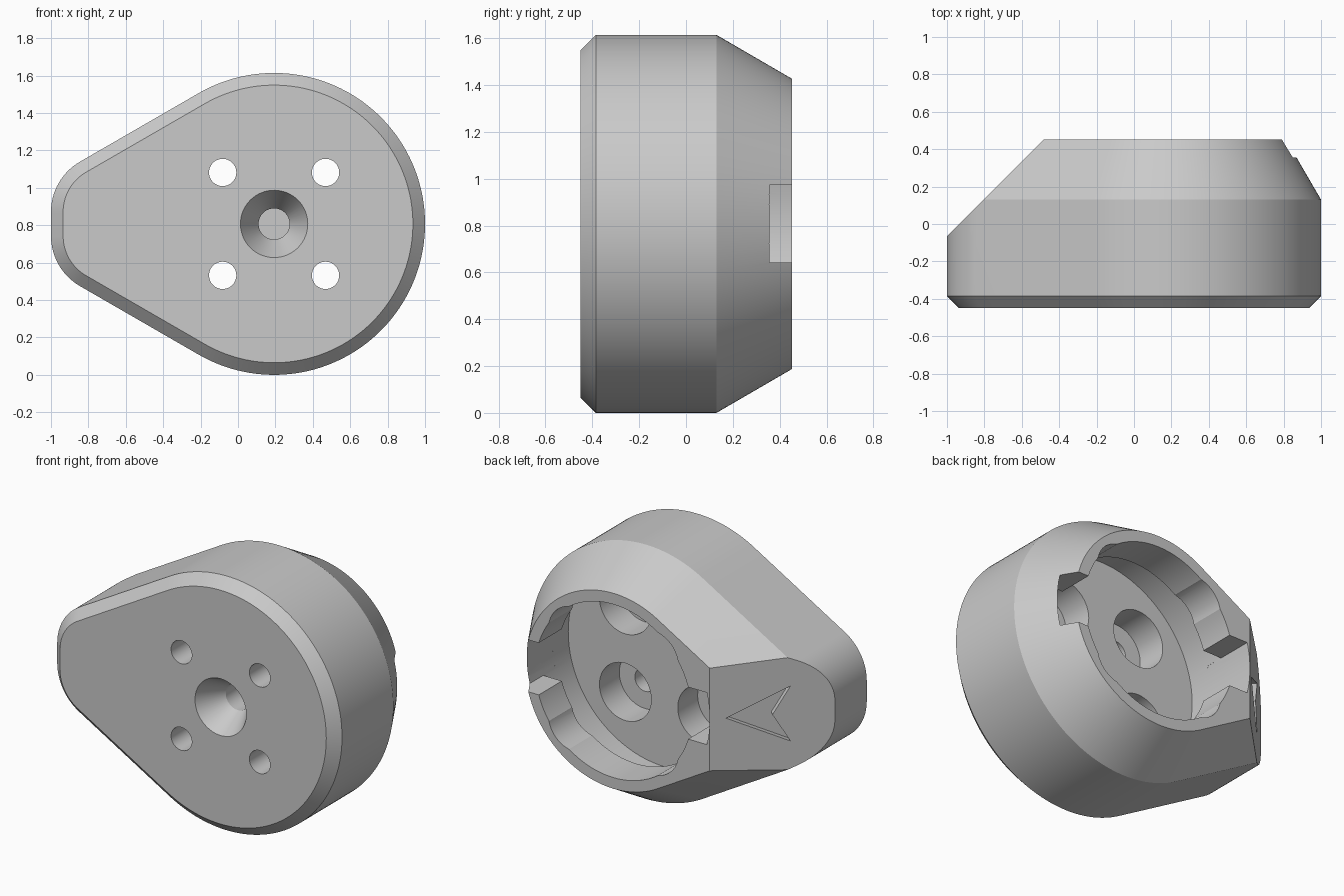
import bpy, bmesh, math
from mathutils import Vector

cube = bpy.data.objects.get("Cube")
if cube:
    bpy.data.objects.remove(cube, do_unlink=True)

CX, CZ, R = 0.193, 0.807, 0.807      # main round centre and radius
BACK, FRONT = 0.452, -0.45
FLOOR, LIP = -0.06, 0.22             # pocket floor and underside of its lip
CAVITY = 0.676

grey = bpy.data.materials.new("light grey")
grey.use_nodes = True
grey.diffuse_color = (0.59, 0.59, 0.59, 1)
bsdf = next(n for n in grey.node_tree.nodes if n.type == 'BSDF_PRINCIPLED')
bsdf.inputs["Base Color"].default_value = (0.59, 0.59, 0.59, 1)
bsdf.inputs["Roughness"].default_value = 0.6


def loft(rings):
    """Closed bmesh skinned through rings of equal point count."""
    bm = bmesh.new()
    loops = [[bm.verts.new(p) for p in ring] for ring in rings]
    n = len(loops[0])
    for a, b in zip(loops, loops[1:]):
        for i in range(n):
            j = (i + 1) % n
            bm.faces.new((a[i], a[j], b[j], b[i]))
    bm.faces.new(loops[0])
    bm.faces.new(loops[-1][::-1])
    bmesh.ops.recalc_face_normals(bm, faces=bm.faces)
    return bm


def to_object(bm, name):
    mesh = bpy.data.meshes.new(name)
    bm.to_mesh(mesh)
    bm.free()
    mesh.materials.append(grey)
    obj = bpy.data.objects.new(name, mesh)
    bpy.context.collection.objects.link(obj)
    return obj


def arc(x, z, r, start, end, steps):
    angles = [math.radians(start + (end - start) * i / steps) for i in range(steps + 1)]
    return [(x + r * math.cos(a), z + r * math.sin(a)) for a in angles]


def outline(y, inset):
    """Teardrop outline shrunk by an inset, at depth y."""
    fillet = 0.31
    nose_x = -1 + fillet
    # the fillet centre lies so that its arc meets the straight flank
    tx, tz = CX - R / 2, R * math.cos(math.pi / 6)
    flank = tz + (nose_x - tx) * math.tan(math.pi / 6)
    dz = flank - fillet / math.cos(math.pi / 6)
    pts = arc(CX, CZ, R - inset, -120, 120, 120)
    pts += arc(nose_x, CZ + dz, fillet - inset, 120, 180, 16)
    pts += arc(nose_x, CZ - dz, fillet - inset, 180, 240, 16)
    return [(x, y, z) for x, z in pts]


def turned(x, z, profile, name, steps=64):
    """Round cutter along y from (y, radius) pairs."""
    rings = []
    for y, r in profile:
        rings.append([(px, y, pz) for px, pz in arc(x, z, r, 0, 360, steps)[:-1]])
    return to_object(loft(rings), name)


# Body: chamfered front, straight wall, tapered back
bm = loft([outline(FRONT, 0.065), outline(-0.385, 0),
           outline(0.13, 0), outline(BACK, 0.187)])
# Slanted nose
slant = Vector((-1, 1, 0)).normalized()
cut = bmesh.ops.bisect_plane(bm, geom=bm.verts[:] + bm.edges[:] + bm.faces[:],
                             plane_co=(-1, -0.065, 0), plane_no=slant, clear_outer=True)
rim = [e for e in cut["geom_cut"] if isinstance(e, bmesh.types.BMEdge)]
bmesh.ops.edgeloop_fill(bm, edges=rim)
bmesh.ops.recalc_face_normals(bm, faces=bm.faces)
body = to_object(bm, "mount_body")

# Deep round pocket in the back, undercut below a lip
cutters = [turned(CX, CZ, [(FLOOR, CAVITY), (LIP, CAVITY), (LIP + 0.0005, 0.55), (0.6, 0.55)],
                  "pocket_cutter", 96)]

# Two opposite entry notches through the lip
half = math.degrees(math.asin(0.165 / CAVITY))
notch = arc(CX, CZ, CAVITY, -half, half, 8) + arc(CX, CZ, CAVITY, 180 - half, 180 + half, 8)
cutters.append(to_object(loft([[(x, y, z) for x, z in notch] for y in (0.1, 0.6)]),
                         "notch_cutter"))

# Four through holes, counterbored from the back
for sx in (-1, 1):
    for sz in (-1, 1):
        cutters.append(turned(CX + sx * 0.275, CZ + sz * 0.275,
                              [(-0.6, 0.073), (-0.26, 0.073), (-0.2595, 0.182), (0.6, 0.182)],
                              "screw_hole_cutter", 48))

# Blind central countersink in the front
cutters.append(turned(CX, CZ, [(-0.47, 0.19), (FRONT, 0.18), (-0.28, 0.083), (-0.1, 0.083)],
                      "countersink_cutter"))

# Engraved arrowhead on the slanted nose
arrow = [(-0.551, 0), (-0.817, 0.175), (-0.742, 0), (-0.817, -0.175)]
cutters.append(to_object(loft([[Vector((x, x + 0.935, CZ + z)) + slant * d for x, z in arrow]
                               for d in (-0.04, 0.1)]), "arrow_cutter"))

bpy.ops.object.select_all(action='DESELECT')
body.select_set(True)
bpy.context.view_layer.objects.active = body
for cutter in cutters:
    cutter.hide_render = True
    mod = body.modifiers.new(cutter.name, 'BOOLEAN')
    mod.operation = 'DIFFERENCE'
    mod.solver = 'EXACT'
    mod.object = cutter
    bpy.ops.object.modifier_apply(modifier=mod.name)
    bpy.data.objects.remove(cutter, do_unlink=True)

bpy.ops.object.shade_smooth_by_angle(angle=math.radians(20))
